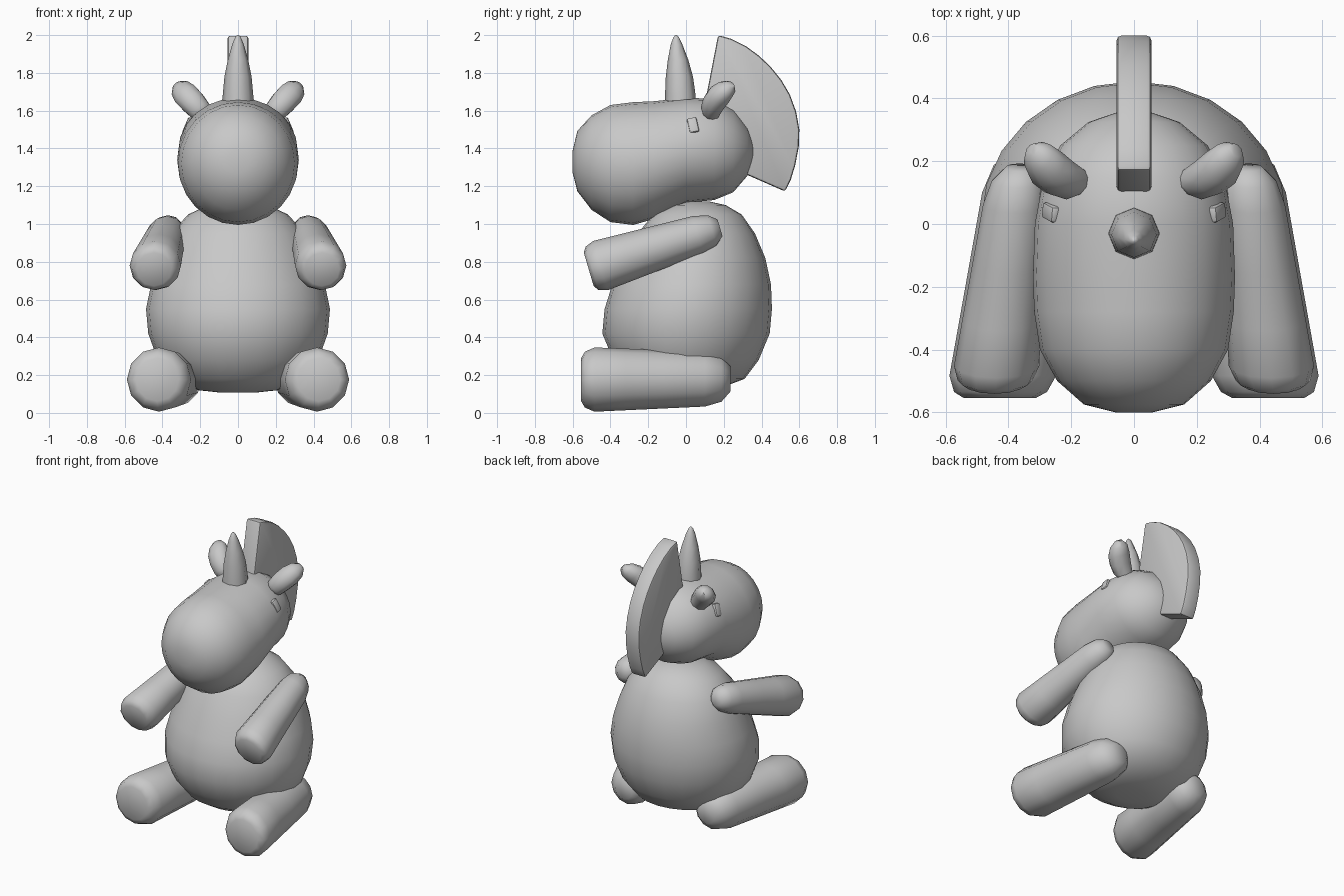
import bpy
import bmesh
from math import cos, sin, tau, radians
from mathutils import Vector, Euler

cube = bpy.data.objects.get("Cube")
if cube:
    bpy.data.objects.remove(cube)

grey = bpy.data.materials.new("plain_grey")
grey.use_nodes = True
COLOUR = (0.58, 0.58, 0.58, 1)
grey.diffuse_color = COLOUR
grey.node_tree.nodes["Principled BSDF"].inputs["Base Color"].default_value = COLOUR


def finish(name, bm, side=1, sharp=60):
    """Mirror if asked, fix normals, shade smooth and add to the scene."""
    for v in bm.verts:
        v.co.x *= side
    bmesh.ops.recalc_face_normals(bm, faces=bm.faces)
    mesh = bpy.data.meshes.new(name)
    bm.to_mesh(mesh)
    bm.free()
    mesh.materials.append(grey)
    mesh.shade_smooth()
    mesh.set_sharp_from_angle(angle=radians(sharp))
    obj = bpy.data.objects.new(name, mesh)
    bpy.context.collection.objects.link(obj)
    return obj


def loft(name, rings, normal, sides, side=1, sharp=60):
    """Skin elliptical rings (centre, radius_u, radius_v) lying across normal."""
    n = Vector(normal).normalized()
    u = Vector((1, 0, 0))
    u = (u - n * u.dot(n)).normalized()
    w = n.cross(u)
    bm = bmesh.new()
    loops = []
    for centre, ru, rv in rings:
        loops.append([bm.verts.new(Vector(centre) + u * ru * cos(tau * i / sides)
                                   + w * rv * sin(tau * i / sides))
                      for i in range(sides)])
    for a, b in zip(loops, loops[1:]):
        for i in range(sides):
            j = (i + 1) % sides
            bm.faces.new((a[i], a[j], b[j], b[i]))
    bm.faces.new(loops[0])
    bm.faces.new(loops[-1])
    return finish(name, bm, side, sharp)


def limb(name, end, root, r_end, r_root, normal, side):
    """Tapered padded tube with a flat bevelled end and a rounded root."""
    a, b = Vector(end), Vector(root)
    profile = ((0, .66), (.025, .86), (.09, 1), (.3, 1), (.55, 1),
               (.83, 1), (.94, .85), (1, .48))
    rings = []
    for t, f in profile:
        r = f * (r_end + (r_root - r_end) * t)
        rings.append((a.lerp(b, t), r, r))
    loft(name, rings, normal, 12, side)


# Pear-shaped body: height, y centre, x radius, y radius
body = ((.108, -.03, .1, .09), (.12, -.03, .21, .18), (.18, 0, .34, .31),
        (.28, 0, .425, .385), (.42, 0, .475, .443), (.55, .012, .487, .443),
        (.68, .03, .46, .42), (.82, .05, .41, .37), (.95, .055, .355, .31),
        (1.05, .06, .265, .235), (1.1, .065, .16, .145), (1.12, .07, .05, .05))
loft("body", [((0, y, z), rx, ry) for z, y, rx, ry in body], (0, 0, 1), 24)

# Long head with a heavy muzzle: y, z centre, x radius, z radius
head = ((-.6, 1.33, .06, .06), (-.575, 1.333, .16, .16), (-.5, 1.325, .245, .25),
        (-.4, 1.32, .3, .31), (-.28, 1.32, .318, .325), (-.17, 1.338, .322, .312),
        (0, 1.39, .316, .278), (.15, 1.395, .288, .268), (.25, 1.388, .235, .22),
        (.325, 1.385, .145, .13), (.357, 1.385, .05, .05))
loft("head", [((0, y, z), rx, rz) for y, z, rx, rz in head], (0, 1, 0), 24)

# Horn: height, y centre, radius
horn = ((1.6, -.03, .084), (1.68, -.03, .081), (1.78, -.035, .072),
        (1.87, -.042, .054), (1.95, -.05, .031), (1.988, -.052, .015), (2, -.053, .004))
loft("horn", [((0, y, z), r, r) for z, y, r in horn], (0, 0, 1), 8)

for label, s in (("left", 1), ("right", -1)):
    limb(label + "_arm", (.445, -.515, .76), (.365, .18, .98), .14, .095, (0, .95, .28), s)
    limb(label + "_leg", (.428, -.555, .176), (.32, .235, .18), .173, .14, (0, 1, 0), s)

    # Ear: narrow at the root, plump and bent outward
    ear = (((.16, .13, 1.56), .04), ((.2, .13, 1.6), .062), ((.24, .15, 1.645), .07),
           ((.277, .18, 1.685), .071), ((.305, .213, 1.717), .058), ((.325, .235, 1.738), .026))
    loft(label + "_ear", [(c, r, r * .9) for c, r in ear], (.6, .4, .7), 10, s)

    # Eye: small rounded block set in the side of the head
    bm = bmesh.new()
    bmesh.ops.create_cube(bm, size=1)
    bmesh.ops.scale(bm, vec=(.035, .052, .085), verts=bm.verts)
    bmesh.ops.bevel(bm, geom=bm.edges[:], offset=.01, segments=2, affect='EDGES', profile=.5)
    turn = Euler((.2, -.4, 0)).to_matrix()
    bmesh.ops.rotate(bm, matrix=turn, verts=bm.verts)
    bmesh.ops.translate(bm, vec=(.263, .037, 1.52), verts=bm.verts)
    finish(label + "_eye", bm, s, 40)

# Fan-shaped mane: thick slab running back from inside the head
outline = ((.05, 1.38), (.17, 2), (.24, 1.98), (.32, 1.94), (.39, 1.888), (.45, 1.83),
           (.505, 1.762), (.55, 1.685), (.583, 1.595), (.6, 1.5), (.597, 1.41),
           (.578, 1.31), (.555, 1.235), (.525, 1.172))
bm = bmesh.new()
face = bm.faces.new([bm.verts.new((-.055, y, z)) for y, z in outline])
out = bmesh.ops.extrude_face_region(bm, geom=[face])
moved = [g for g in out["geom"] if isinstance(g, bmesh.types.BMVert)]
bmesh.ops.translate(bm, vec=(.11, 0, 0), verts=moved)
bmesh.ops.recalc_face_normals(bm, faces=bm.faces)
rims = [e for e in bm.edges if e.calc_face_angle(0) > .8]
bmesh.ops.bevel(bm, geom=rims, offset=.014, segments=2, affect='EDGES', profile=.5)
finish("mane", bm, 1, 30)
